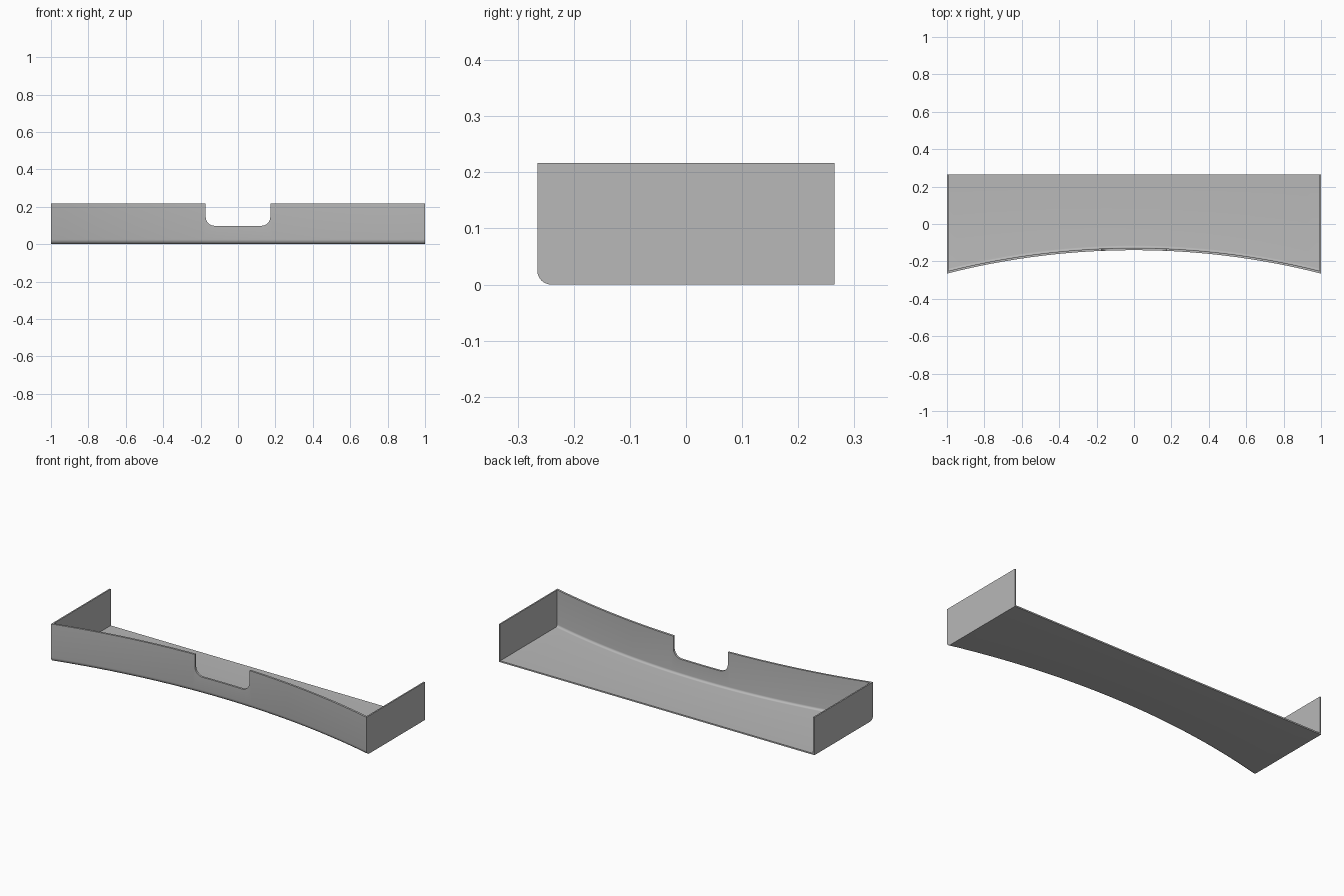
import bpy, bmesh, math

HEIGHT, BACK = 0.217, 0.265      # wall height, rear edge
WALL, SIDE, BASE = 0.012, 0.008, 0.008   # thicknesses
RADIUS = 0.025                   # bend between front wall and floor
ARC_R = 4.06                     # radius of the concave front

cube = bpy.data.objects.get("Cube")
if cube:
    bpy.data.objects.remove(cube)

grey = bpy.data.materials.new("plain_grey")
grey.use_nodes = True
grey.diffuse_color = (0.48, 0.48, 0.48, 1)
grey.node_tree.nodes["Principled BSDF"].inputs["Base Color"].default_value = grey.diffuse_color


def front_y(x):
    """Depth of the concave front face at x."""
    return -0.14 - (ARC_R - math.sqrt(ARC_R ** 2 - x * x))


def bend(start, radius, cx, cz, steps=6):
    """Quarter circle of points, turning anticlockwise from a start angle."""
    angles = [start + math.pi / 2 * i / steps for i in range(steps + 1)]
    return [(cx + radius * math.cos(a), cz + radius * math.sin(a)) for a in angles]


def loft(name, sections):
    """Skin a solid through equal-sized closed sections and cap both ends."""
    bm = bmesh.new()
    rings = [[bm.verts.new(p) for p in s] for s in sections]
    for a, b in zip(rings, rings[1:]):
        for i in range(len(a)):
            j = (i + 1) % len(a)
            bm.faces.new((a[i], a[j], b[j], b[i]))
    bm.faces.new(rings[0])
    bm.faces.new(rings[-1])
    bmesh.ops.recalc_face_normals(bm, faces=bm.faces)
    mesh = bpy.data.meshes.new(name)
    bm.to_mesh(mesh)
    bm.free()
    mesh.materials.append(grey)
    obj = bpy.data.objects.new(name, mesh)
    bpy.context.collection.objects.link(obj)
    return obj


def section(x, profile):
    """Place a profile at x: offsets follow the front, None means rear edge."""
    return [(x, BACK if d is None else front_y(x) + d, z) for d, z in profile]


# Profiles: outer bend shared by the folded sheet and the end walls
outer = [(0, HEIGHT)] + bend(math.pi, RADIUS, RADIUS, RADIUS) + [(None, 0)]
inner_r = RADIUS - WALL
inner = bend(math.pi, inner_r, RADIUS, BASE + inner_r)[::-1]
sheet = outer + [(None, BASE)] + inner + [(WALL, HEIGHT)]
panel = outer + [(None, HEIGHT)]

# Floor and curved front wall as one folded sheet
edge = 1 - SIDE
stations = [edge * (2 * i / 32 - 1) for i in range(33)]
tray = loft("floor_and_front_wall", [section(x, sheet) for x in stations])

# End walls
for name, sign in (("left_end_wall", 1), ("right_end_wall", -1)):
    loft(name, [section(sign * x, panel) for x in (edge, 1)])

# Rounded notch in the front wall
half, low, r = 0.173, 0.098, 0.05
notch = [(-half, 0.3)] + bend(math.pi, r, r - half, low + r, 8)
notch += bend(1.5 * math.pi, r, half - r, low + r, 8) + [(half, 0.3)]
cutter = loft("notch_cutter", [[(x, y, z) for x, z in notch] for y in (-0.3, 0)])
cutter.hide_render = True
cut = tray.modifiers.new("notch", 'BOOLEAN')
cut.operation = 'DIFFERENCE'
cut.solver = 'EXACT'
cut.object = cutter
bpy.context.view_layer.objects.active = tray
tray.select_set(True)
bpy.ops.object.modifier_apply(modifier=cut.name)
bpy.data.objects.remove(cutter)
bpy.ops.object.shade_smooth_by_angle(angle=math.radians(30))
